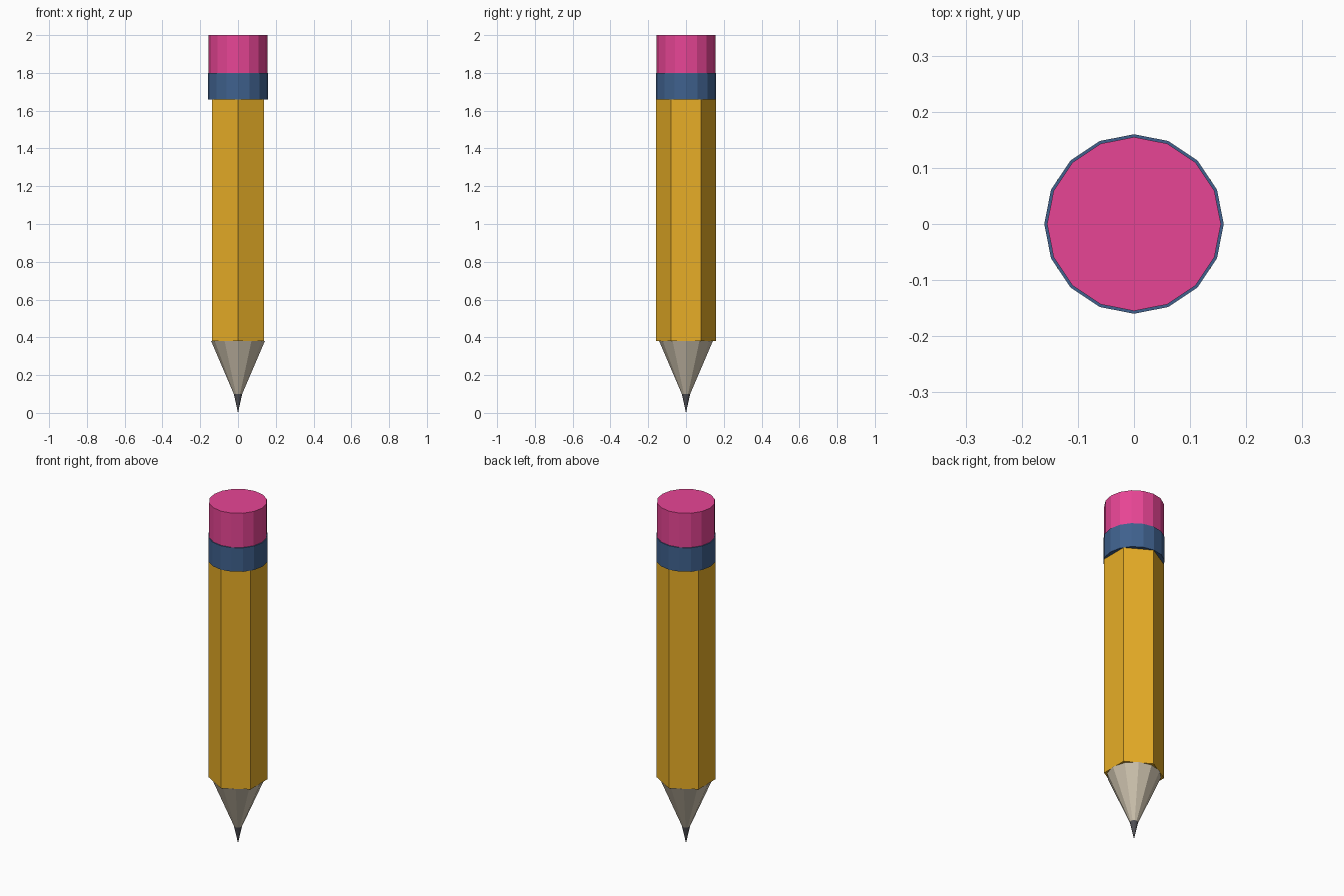
import bpy
from math import pi

if "Cube" in bpy.data.objects:
    bpy.data.objects.remove(bpy.data.objects["Cube"])


def material(name, color):
    m = bpy.data.materials.new(name)
    m.diffuse_color = (*color, 1)
    m.use_nodes = True
    m.node_tree.nodes["Principled BSDF"].inputs["Base Color"].default_value = m.diffuse_color
    return m


def section(name, sides, z0, z1, r0, r1, mat, turn=0.0):
    """Flat-sided cylinder or cone between two heights."""
    bpy.ops.mesh.primitive_cone_add(vertices=sides, radius1=r0, radius2=r1,
                                    depth=z1 - z0, location=(0, 0, (z0 + z1) / 2),
                                    rotation=(0, 0, turn))
    obj = bpy.context.object
    obj.name = name
    obj.data.materials.append(mat)
    return obj


orange = material("orange_paint", (0.80, 0.42, 0.02))
wood = material("bare_wood", (0.62, 0.55, 0.43))
lead = material("graphite", (0.08, 0.08, 0.09))
blue = material("blue_band", (0.05, 0.12, 0.27))
pink = material("pink_rubber", (0.80, 0.06, 0.30))

# Writing end
section("lead_tip", 12, 0.0, 0.10, 0.0, 0.022, lead)
section("sharpened_wood", 12, 0.10, 0.38, 0.022, 0.142, wood)

# Six-sided shaft, corners at front and back
section("shaft", 6, 0.38, 1.66, 0.158, 0.158, orange)

# Band and eraser
section("band", 16, 1.66, 1.80, 0.16, 0.16, blue)
section("eraser", 16, 1.80, 2.0, 0.155, 0.155, pink)
